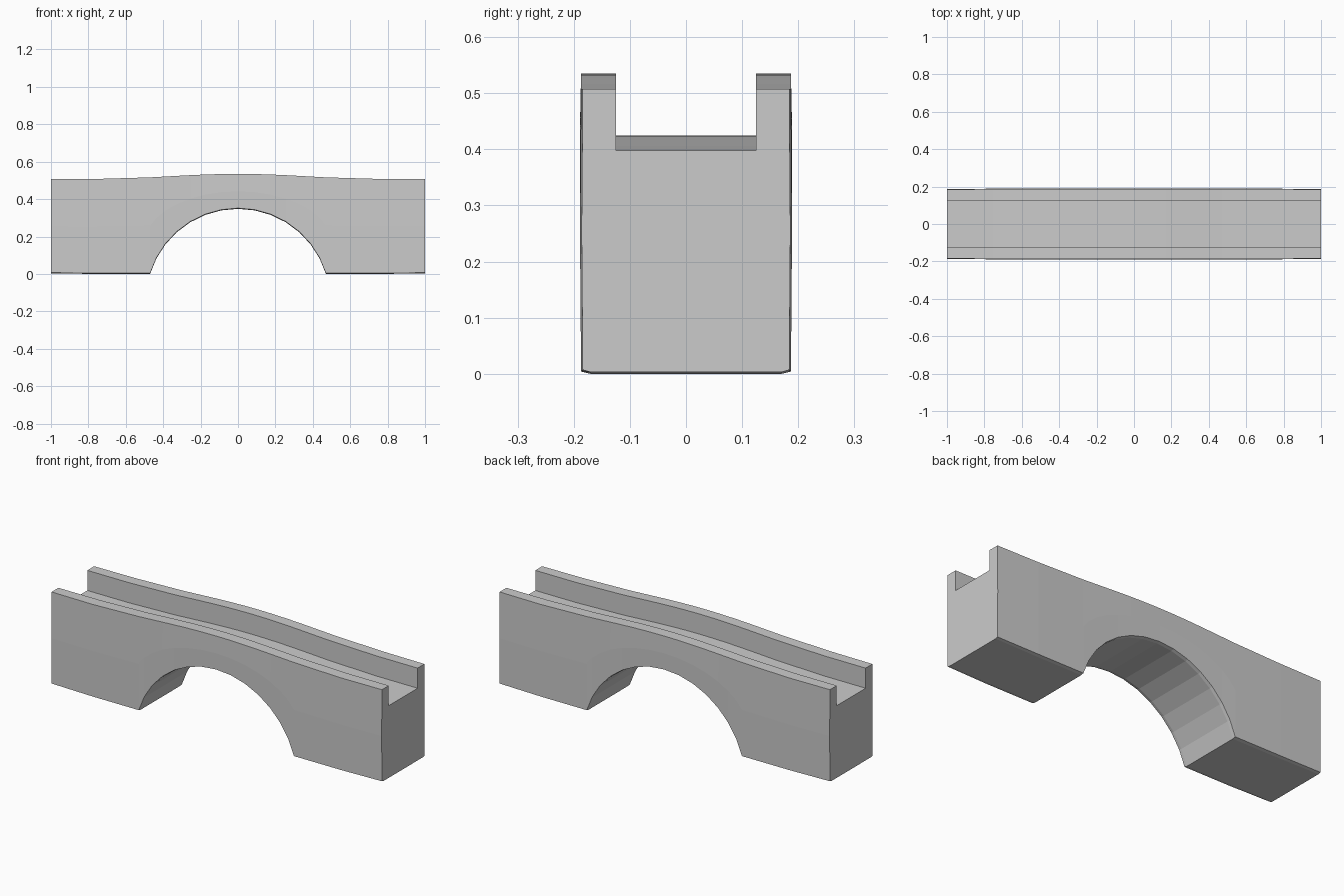
import bpy, bmesh, math

if "Cube" in bpy.data.objects:
    bpy.data.objects.remove(bpy.data.objects["Cube"])

HALF_SPAN, RISE = 0.47, 0.348
RADIUS = (HALF_SPAN**2 + RISE**2) / (2 * RISE)
SWEEP = math.asin(HALF_SPAN / RADIUS)
SEGMENTS = 14


def hump(x):
    # gentle rise of deck and parapets, level beyond the ramps
    t = min(abs(x) / 0.75, 1)
    return 0.0135 * (1 + math.cos(math.pi * t))


def section(x, bottom):
    # U-shaped cross-section: side walls, parapets and roadway
    side = 0.189 - 0.003 * max(0, (abs(x) - 0.75) / 0.25)
    top, deck = 0.508 + hump(x), 0.398 + hump(x)
    half = [(0.17, bottom), (side - 0.002, bottom + 0.004),
            (side, (bottom + top) / 2), (side - 0.002, top),
            (0.125, top), (0.125, deck)]
    outline = half + [(-y, z) for y, z in reversed(half)]
    return [(x, y, z) for y, z in outline]


# stations along the bridge: abutments, then arch facets
stations = [(-1, 0.003), (-0.75, 0)]
for i in range(SEGMENTS + 1):
    a = SWEEP * (2 * i / SEGMENTS - 1)
    stations.append((RADIUS * math.sin(a),
                     max(0, RADIUS * math.cos(a) - RADIUS + RISE)))
stations += [(0.75, 0), (1, 0.003)]

# loft the sections into one closed body
bm = bmesh.new()
rings = [[bm.verts.new(p) for p in section(x, b)] for x, b in stations]
for r0, r1 in zip(rings, rings[1:]):
    for i in range(len(r0)):
        j = (i + 1) % len(r0)
        bm.faces.new((r0[i], r0[j], r1[j], r1[i]))
bm.faces.new(rings[0])
bm.faces.new(rings[-1][::-1])
bmesh.ops.recalc_face_normals(bm, faces=bm.faces)

mesh = bpy.data.meshes.new("arch_bridge")
bm.to_mesh(mesh)
bm.free()
bridge = bpy.data.objects.new("arch_bridge", mesh)
bpy.context.collection.objects.link(bridge)
